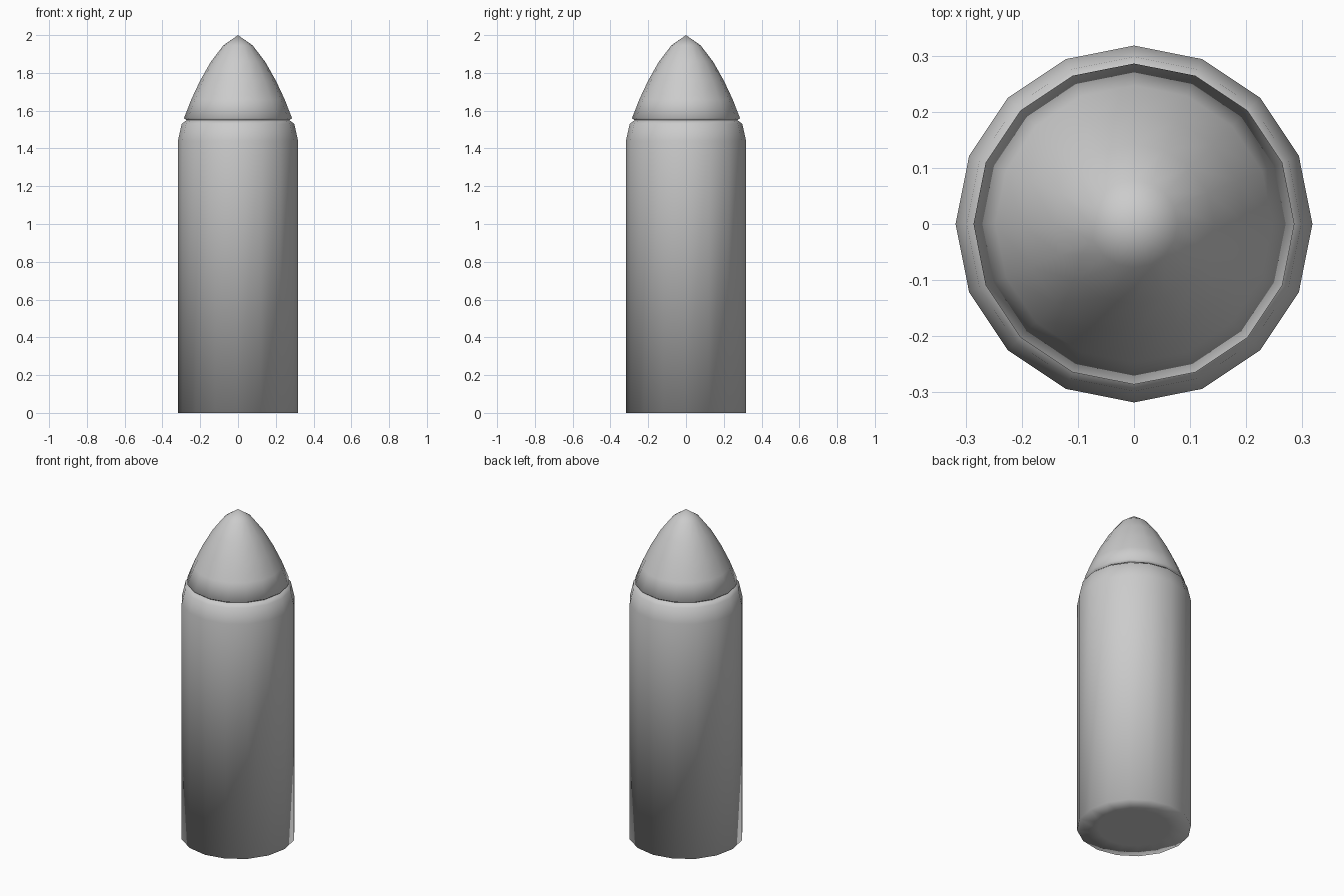
import bpy, bmesh, math

if "Cube" in bpy.data.objects:
    bpy.data.objects.remove(bpy.data.objects["Cube"])

SIDES = 16


def lathe(name, profile):
    """Revolve (radius, z) points about z; zero-radius points become poles."""
    bm = bmesh.new()
    rings = []
    for r, z in profile:
        n = SIDES if r > 0 else 1
        rings.append([bm.verts.new((r * math.cos(math.tau * i / SIDES),
                                    r * math.sin(math.tau * i / SIDES), z))
                      for i in range(n)])
    for a, b in zip(rings, rings[1:]):
        for i in range(SIDES):
            j = (i + 1) % SIDES
            loop = [a[i % len(a)], a[j % len(a)], b[j % len(b)], b[i % len(b)]]
            bm.faces.new(list(dict.fromkeys(loop)))
    # Flat caps where an end ring is open
    for ring in (rings[0], rings[-1]):
        if len(ring) > 1:
            bm.faces.new(ring)
    bmesh.ops.recalc_face_normals(bm, faces=bm.faces[:])
    for f in bm.faces:
        f.smooth = True
    mesh = bpy.data.meshes.new(name)
    bm.to_mesh(mesh)
    bm.free()
    obj = bpy.data.objects.new(name, mesh)
    bpy.context.collection.objects.link(obj)
    return obj


# Cylindrical case: inset base disc, straight wall, rounded shoulder
lathe("case", [(0.2, 0), (0.318, 0), (0.318, 1.44), (0.298, 1.53), (0.272, 1.55)])

# Pointed nose with a small lip overhanging the shoulder
lathe("nose", [(0.265, 1.545), (0.286, 1.56), (0.247, 1.66), (0.2, 1.76),
               (0.143, 1.86), (0.078, 1.945), (0, 2.0)])
